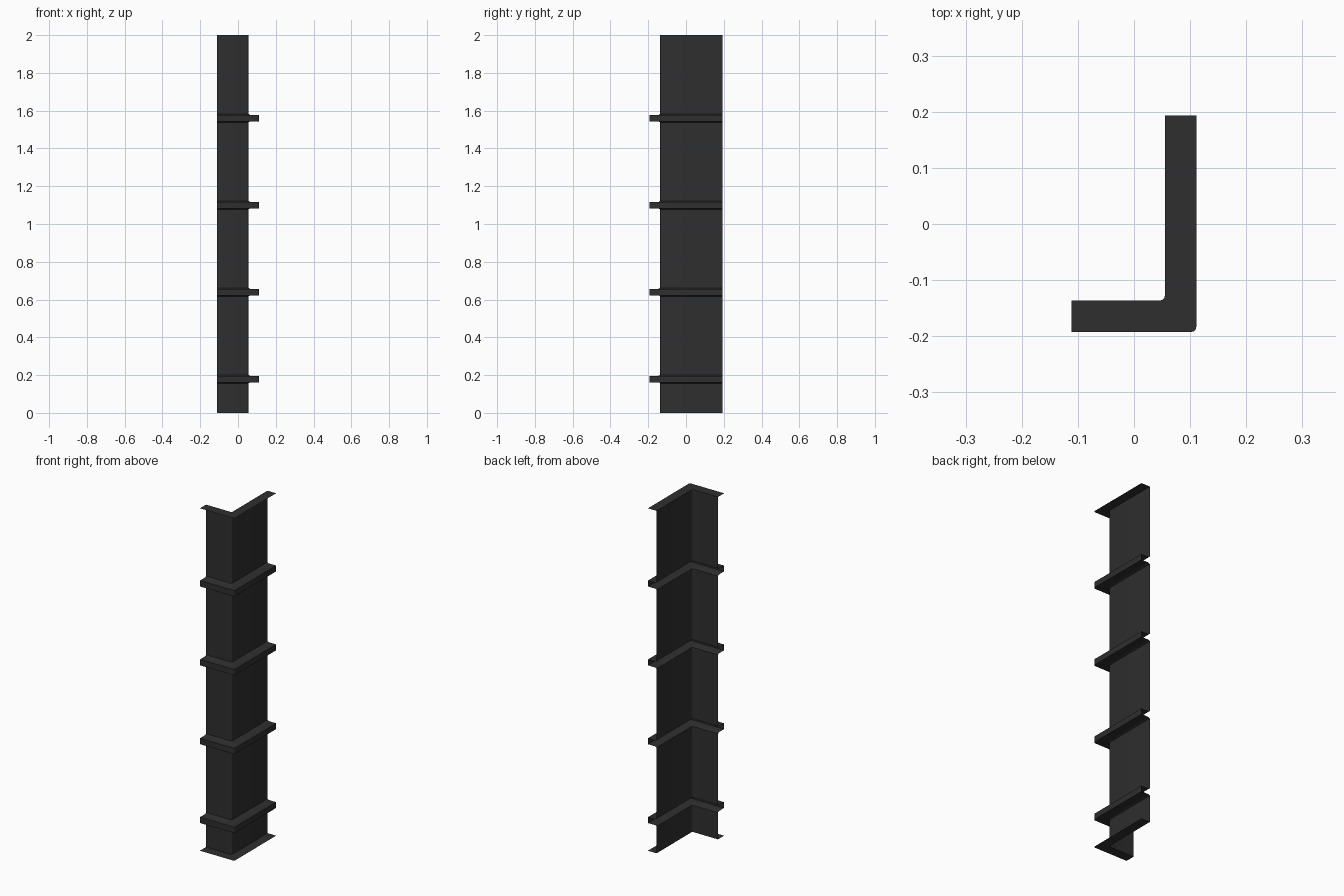
import bpy, bmesh, math

if "Cube" in bpy.data.objects:
    bpy.data.objects.remove(bpy.data.objects["Cube"])

X_END, Y_END = -0.111, 0.193      # free ends of the two legs
X_WALL, Y_WALL = 0.055, -0.1365   # wall planes of the angle
DEPTH = 0.056                     # how far ribs and flanges stand out
ROUND = 0.009                     # corner rounding
FLARE = 0.009                     # sloped root of each rib
HEIGHT = 2.0
RIBS = [0.179 + 0.4605 * i for i in range(4)]
RIB_HALF = 0.017

dark = bpy.data.materials.new("dark grey metal")
dark.diffuse_color = (0.028, 0.028, 0.028, 1)
dark.use_nodes = True
dark.node_tree.nodes["Principled BSDF"].inputs["Base Color"].default_value = dark.diffuse_color


def path(d):
    """L-shaped plan path, pushed outward by d, with a rounded corner."""
    x, y = X_WALL + d, Y_WALL - d
    pts = [(X_END, y)]
    for k in range(4):
        a = math.radians(-90 + 30 * k)
        pts.append((x - ROUND + ROUND * math.cos(a), y + ROUND + ROUND * math.sin(a)))
    return pts + [(x, Y_END)]


# Side profile as (outward offset, z): base flange, wall with hollow ribs, top flange
profile = [(DEPTH, 0), (0, 0)]
for z in RIBS:
    h = RIB_HALF
    profile += [(0, z - h - FLARE * 0.6), (FLARE, z - h), (DEPTH, z - h),
                (DEPTH, z + h), (FLARE, z + h), (0, z + h + FLARE * 0.6)]
profile += [(0, HEIGHT), (DEPTH, HEIGHT)]

# Sweep the open sheet profile along the L path
bm = bmesh.new()
rows = [[bm.verts.new((x, y, z)) for x, y in path(d)] for d, z in profile]
for lo, hi in zip(rows, rows[1:]):
    for i in range(len(lo) - 1):
        bm.faces.new((lo[i], lo[i + 1], hi[i + 1], hi[i]))
mesh = bpy.data.meshes.new("corner_trim")
bm.to_mesh(mesh)
bm.free()
mesh.materials.append(dark)
obj = bpy.data.objects.new("corner_trim", mesh)
bpy.context.collection.objects.link(obj)
bpy.context.view_layer.objects.active = obj
obj.select_set(True)
bpy.ops.object.shade_smooth_by_angle(angle=math.radians(31))
